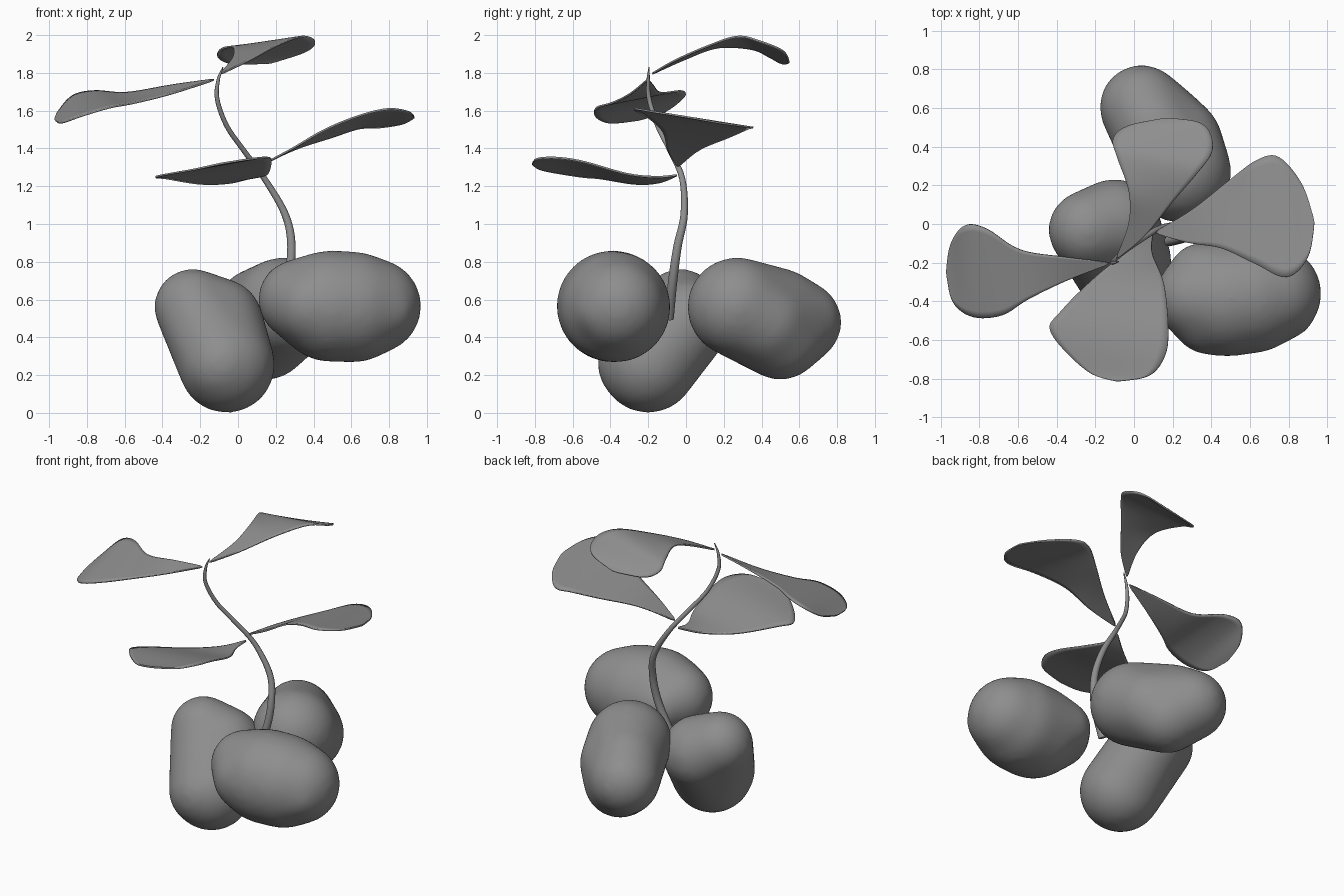
import bpy, bmesh, math
from mathutils import Vector

if "Cube" in bpy.data.objects:
    bpy.data.objects.remove(bpy.data.objects["Cube"])

# Dark grey shared by all parts
grey = bpy.data.materials.new("dark_grey")
grey.diffuse_color = (.27, .27, .27, 1)
grey.use_nodes = True
grey.node_tree.nodes["Principled BSDF"].inputs["Base Color"].default_value = grey.diffuse_color


def link(name, data):
    data.materials.append(grey)
    ob = bpy.data.objects.new(name, data)
    bpy.context.collection.objects.link(ob)
    return ob


def smooth_path(points, steps=6):
    """Catmull-Rom samples through the given points (tuples of any length)."""
    p = [Vector(q) for q in points]
    p = [p[0] * 2 - p[1]] + p + [p[-1] * 2 - p[-2]]
    out = []
    for i in range(1, len(p) - 2):
        a, b, c, d = p[i - 1:i + 3]
        for s in range(steps):
            t = s / steps
            out.append(0.5 * (2 * b + (c - a) * t + (2 * a - 5 * b + 4 * c - d) * t * t
                              + (3 * b - a - 3 * c + d) * t ** 3))
    return out + [p[-2]]


def bulb(name, spheres):
    """Rounded pebble: smoothed convex hull around spheres (x, y, z, r)."""
    bm = bmesh.new()
    n = 260
    for x, y, z, r in spheres:
        for i in range(n):
            h = 1 - 2 * (i + 0.5) / n
            a = i * math.pi * (3 - math.sqrt(5))
            w = math.sqrt(1 - h * h)
            bm.verts.new((x + r * w * math.cos(a), y + r * w * math.sin(a), z + r * h))
    bmesh.ops.convex_hull(bm, input=bm.verts[:])
    bmesh.ops.delete(bm, geom=[v for v in bm.verts if not v.link_faces], context='VERTS')
    bmesh.ops.recalc_face_normals(bm, faces=bm.faces[:])
    me = bpy.data.meshes.new(name)
    bm.to_mesh(me)
    bm.free()
    ob = link(name, me)
    rm = ob.modifiers.new("remesh", 'REMESH')
    rm.mode, rm.voxel_size, rm.use_smooth_shade = 'VOXEL', 0.02, True
    sm = ob.modifiers.new("smooth", 'SMOOTH')
    sm.factor, sm.iterations = 0.5, 20


def leaf(name, base, left, right, tip, across=12):
    """Thin blade ruled between two edge curves sharing base and tip."""
    L = smooth_path([base] + left + [tip])
    R = smooth_path([base] + right + [tip])
    bm = bmesh.new()
    rows = [[bm.verts.new(a.lerp(b, i / across)) for i in range(across + 1)]
            for a, b in zip(L, R)]
    for r0, r1 in zip(rows, rows[1:]):
        for i in range(across):
            bm.faces.new((r0[i], r0[i + 1], r1[i + 1], r1[i]))
    bmesh.ops.remove_doubles(bm, verts=bm.verts[:], dist=1e-5)
    bmesh.ops.recalc_face_normals(bm, faces=bm.faces[:])
    for f in bm.faces:
        f.smooth = True
    me = bpy.data.meshes.new(name)
    bm.to_mesh(me)
    bm.free()
    ob = link(name, me)
    sm = ob.modifiers.new("smooth", 'SMOOTH')
    sm.factor, sm.iterations = 0.5, 2
    so = ob.modifiers.new("thickness", 'SOLIDIFY')
    so.thickness, so.offset = 0.01, 0


# Three bulbs
bulb("left_bulb", [(-.06, -.2, .255, .257), (-.08, -.245, .26, .225),
                   (-.24, -.03, .56, .205), (-.1, 0, .48, .235)])
bulb("right_bulb", [(.32, -.38, .6, .215), (.35, -.27, .585, .175), (.4, -.46, .565, .22),
                    (.49, -.39, .565, .297), (.61, -.375, .56, .295),
                    (.72, -.36, .565, .252), (.77, -.42, .55, .18)])
bulb("back_bulb", [(.24, .27, .56, .265), (.05, .585, .5, .213), (.04, .605, .48, .22),
                   (.15, .5, .4, .227), (.1, .5, .55, .215), (.22, .42, .48, .24)])

# Curved tapering stem (x, y, z, radius)
path = smooth_path([(.18, -.09, .5, .026), (.26, -.07, .7, .025), (.283, -.045, .88, .023),
                    (.25, -.01, 1.05, .02), (.14, -.02, 1.24, .016), (.03, -.085, 1.39, .014),
                    (-.06, -.15, 1.52, .013), (-.11, -.195, 1.66, .012),
                    (-.105, -.2, 1.76, .009), (-.08, -.195, 1.83, .003)])
cu = bpy.data.curves.new("stem", 'CURVE')
cu.dimensions, cu.bevel_depth, cu.bevel_resolution, cu.use_fill_caps = '3D', 1.0, 4, True
sp = cu.splines.new('POLY')
sp.points.add(len(path) - 1)
for pt, q in zip(sp.points, path):
    pt.co = (q[0], q[1], q[2], 1)
    pt.radius = q[3]
sp.use_smooth = True
stem = link("stem", cu)
bpy.context.view_layer.objects.active = stem
stem.select_set(True)
bpy.ops.object.convert(target='MESH')

# Four leaves
leaf("right_leaf", (.10, -.045, 1.30),
     [(.30, .075, 1.395), (.50, .235, 1.46), (.64, .34, 1.505), (.75, .355, 1.51), (.87, .21, 1.53)],
     [(.28, -.10, 1.395), (.45, -.13, 1.495), (.63, -.215, 1.57), (.79, -.285, 1.61), (.9, -.18, 1.595)],
     (.937, .01, 1.565))
leaf("front_leaf", (.10, -.04, 1.26),
     [(-.03, -.14, 1.22), (-.2, -.27, 1.212), (-.385, -.45, 1.24), (-.44, -.56, 1.25), (-.25, -.76, 1.285)],
     [(.095, -.15, 1.25), (.16, -.31, 1.265), (.185, -.54, 1.33), (.17, -.68, 1.352), (.085, -.785, 1.347)],
     (-.09, -.817, 1.32))
leaf("left_leaf", (-.11, -.2, 1.768),
     [(-.35, -.17, 1.735), (-.59, -.13, 1.695), (-.76, -.02, 1.705), (-.875, 0, 1.68), (-.948, -.1, 1.60)],
     [(-.35, -.295, 1.69), (-.55, -.395, 1.64), (-.68, -.478, 1.615), (-.83, -.488, 1.57), (-.935, -.41, 1.535)],
     (-.972, -.25, 1.55))
leaf("top_leaf", (-.1, -.19, 1.79),
     [(-.03, 0, 1.875), (-.03, .17, 1.935), (-.095, .35, 1.925), (-.115, .44, 1.885), (-.04, .505, 1.85)],
     [(.06, -.06, 1.865), (.2, .11, 1.94), (.34, .27, 1.993), (.415, .39, 1.968), (.365, .515, 1.915)],
     (.17, .548, 1.85))
